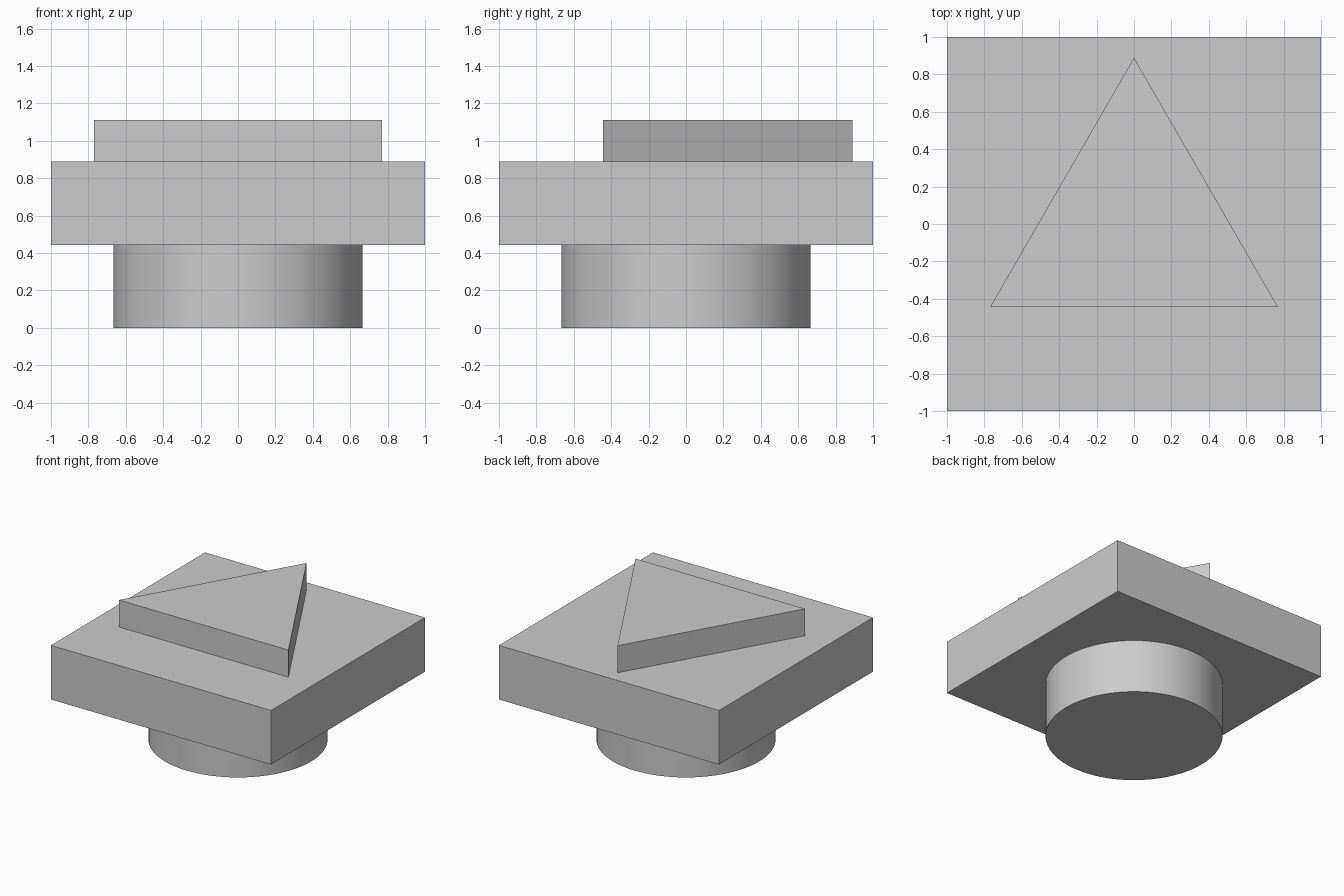
import bpy
import math

default_cube = bpy.data.objects.get("Cube")
if default_cube:
    bpy.data.objects.remove(default_cube, do_unlink=True)

# One plain grey for the whole model
grey = bpy.data.materials.new("light_grey")
grey.use_nodes = True
colour = (0.6, 0.6, 0.6, 1)
grey.diffuse_color = colour
grey.node_tree.nodes["Principled BSDF"].inputs["Base Color"].default_value = colour

UNIT = 2 / 9  # all sizes are multiples of this


def finish(name):
    obj = bpy.context.object
    obj.name = name
    obj.data.materials.append(grey)
    return obj


def prism(name, sides, radius, bottom, top):
    """Upright prism with its first corner towards +y."""
    bpy.ops.mesh.primitive_cylinder_add(
        vertices=sides, radius=radius, depth=top - bottom,
        location=(0, 0, (bottom + top) / 2))
    return finish(name)


# Round base
prism("round_base", 96, 3 * UNIT, 0, 2 * UNIT)
bpy.ops.object.shade_smooth_by_angle(angle=math.radians(30))

# Square slab
bpy.ops.mesh.primitive_cube_add(size=1, location=(0, 0, 3 * UNIT))
slab = finish("square_slab")
slab.scale = (2, 2, 2 * UNIT)
bpy.ops.object.transform_apply(location=False, rotation=False, scale=True)

# Triangular plate, pointing to the back
prism("triangular_plate", 3, 4 * UNIT, 4 * UNIT, 5 * UNIT)
